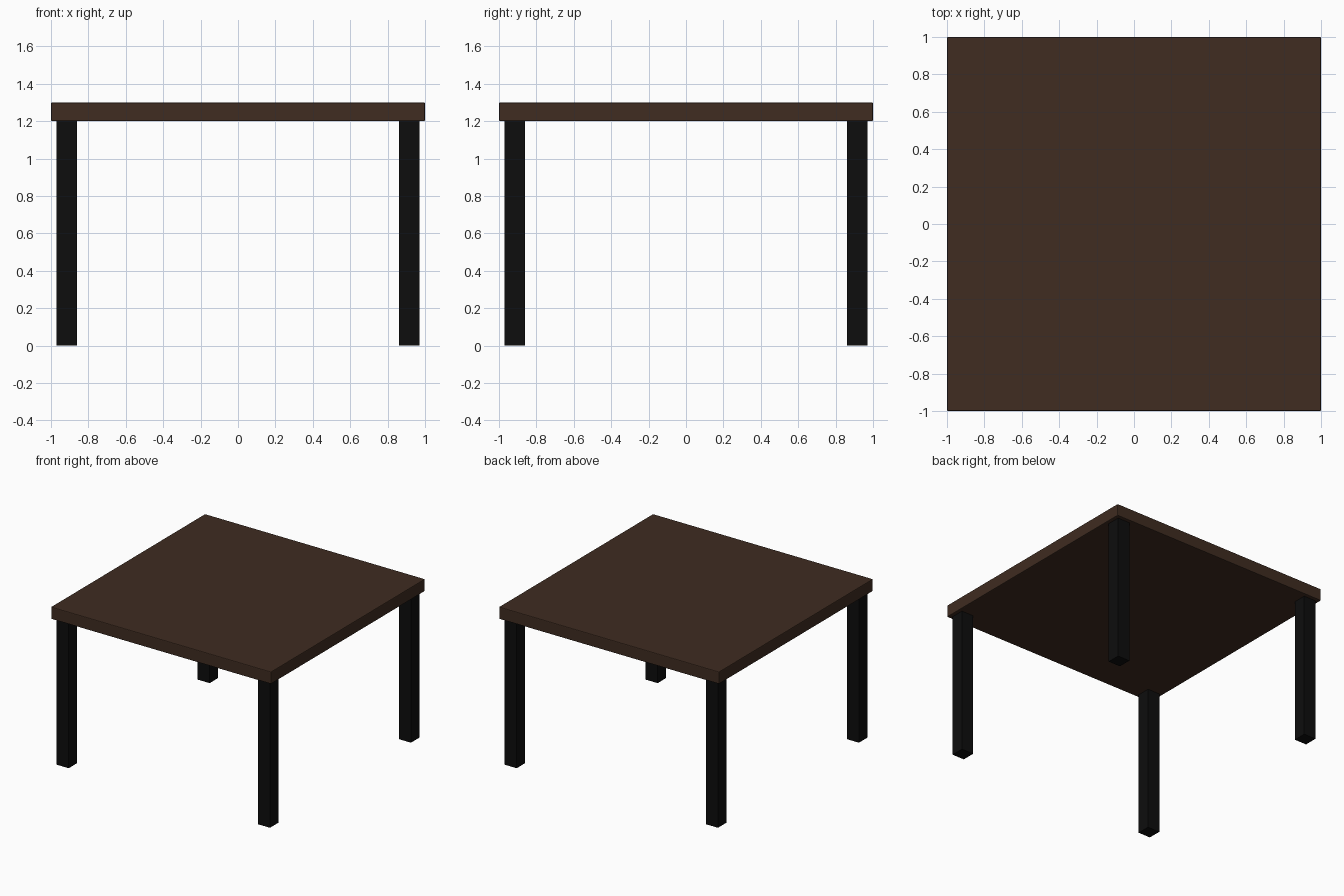
import bpy

if "Cube" in bpy.data.objects:
    bpy.data.objects.remove(bpy.data.objects["Cube"])

TOP_Z = 1.20      # underside of the table top
HEIGHT = 1.30
LEG_W = 0.11
LEG_POS = 0.915


def material(name, rgb):
    mat = bpy.data.materials.new(name)
    mat.diffuse_color = (*rgb, 1.0)
    mat.use_nodes = True
    mat.node_tree.nodes["Principled BSDF"].inputs["Base Color"].default_value = mat.diffuse_color
    return mat


def box(name, size, location, mat, bevel=0.0):
    bpy.ops.mesh.primitive_cube_add(size=1, location=location)
    ob = bpy.context.object
    ob.name = name
    ob.scale = size
    bpy.ops.object.transform_apply(location=False, rotation=False, scale=True)
    ob.data.materials.append(mat)
    if bevel:
        mod = ob.modifiers.new("Edge bevel", 'BEVEL')
        mod.width = bevel
        mod.segments = 2
    return ob


wood = material("dark_wood", (0.05, 0.025, 0.015))
black = material("black_metal", (0.004, 0.004, 0.004))

# Table top with slightly eased edges
box("table_top", (2, 2, HEIGHT - TOP_Z), (0, 0, (HEIGHT + TOP_Z) / 2), wood, bevel=0.006)

# Four square legs
for y_name, y in (("front", -LEG_POS), ("back", LEG_POS)):
    for x_name, x in (("left", -LEG_POS), ("right", LEG_POS)):
        box(f"{y_name}_{x_name}_leg", (LEG_W, LEG_W, TOP_Z), (x, y, TOP_Z / 2), black)
